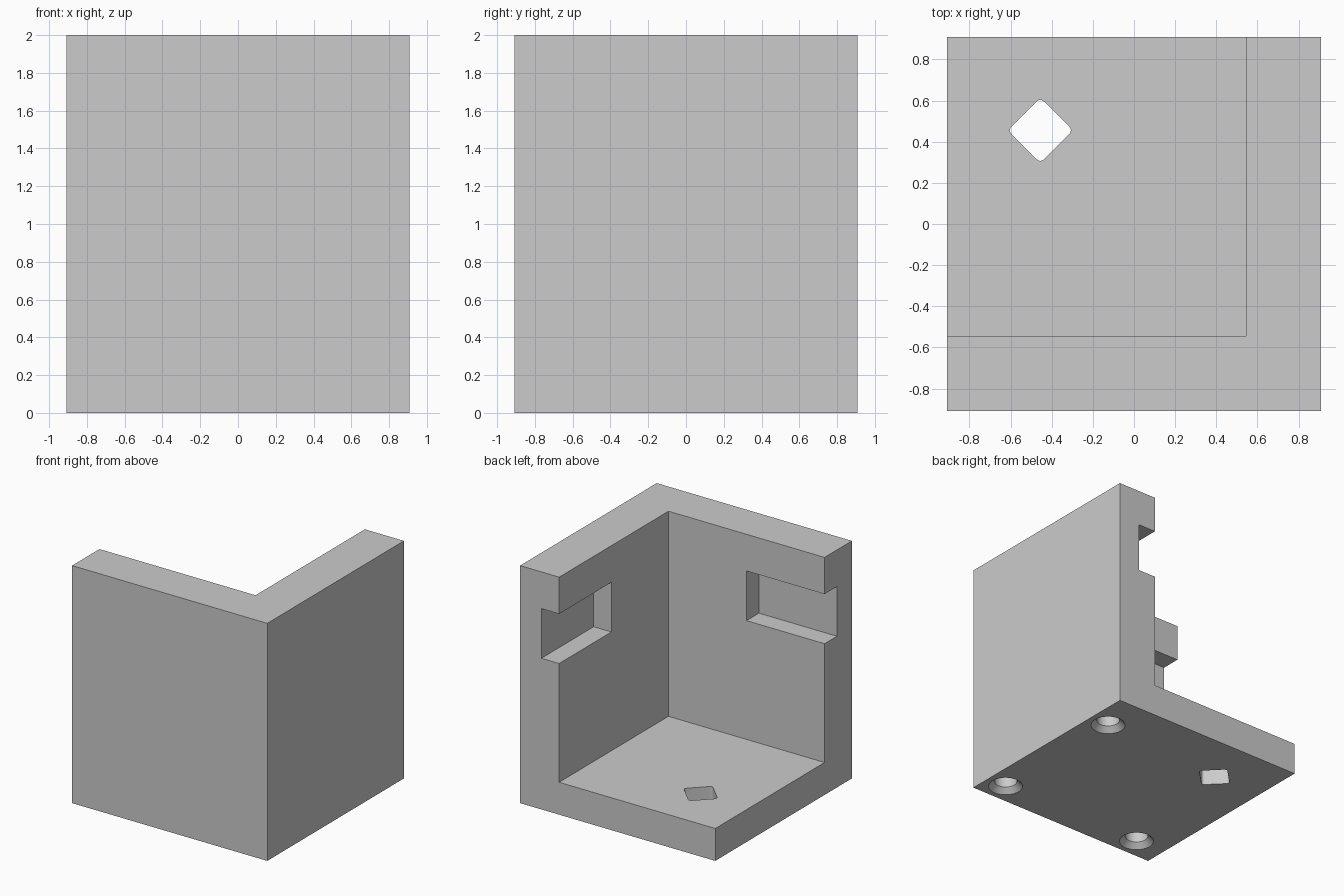
import bpy, bmesh, math
from mathutils import Vector

cube = bpy.data.objects.get("Cube")
if cube:
    bpy.data.objects.remove(cube, do_unlink=True)

W, H = 0.909, 2.0            # half width, height
INNER = 0.545                # inner face of the walls
FLOOR = 0.273                # floor thickness
OUT = 0.2                    # cutter overshoot

grey = bpy.data.materials.new("plain grey")
grey.use_nodes = True
color = (0.6, 0.6, 0.6, 1)
grey.diffuse_color = color
grey.node_tree.nodes["Principled BSDF"].inputs["Base Color"].default_value = color


def finish(name, bm):
    bmesh.ops.recalc_face_normals(bm, faces=bm.faces)
    mesh = bpy.data.meshes.new(name)
    bm.to_mesh(mesh)
    bm.free()
    mesh.materials.append(grey)
    obj = bpy.data.objects.new(name, mesh)
    bpy.context.collection.objects.link(obj)
    return obj


def prism(name, outline, z0, z1):
    bm = bmesh.new()
    face = bm.faces.new([bm.verts.new((x, y, z0)) for x, y in outline])
    top = bmesh.ops.extrude_face_region(bm, geom=[face])
    verts = [g for g in top["geom"] if isinstance(g, bmesh.types.BMVert)]
    bmesh.ops.translate(bm, verts=verts, vec=(0, 0, z1 - z0))
    return finish(name, bm)


def box(name, x0, x1, y0, y1, z0, z1):
    return prism(name, [(x0, y0), (x1, y0), (x1, y1), (x0, y1)], z0, z1)


def screw_cutter(name, x, y):
    # Revolved profile: flared mouth, then a straight blind bore
    bm = bmesh.new()
    profile = [(0, -0.045), (0.181, -0.045), (0.091, 0.045), (0.091, 0.9), (0, 0.9)]
    verts = [bm.verts.new((x + r, y, z)) for r, z in profile]
    edges = [bm.edges.new(pair) for pair in zip(verts, verts[1:])]
    bmesh.ops.spin(bm, geom=verts + edges, cent=(x, y, 0), axis=(0, 0, 1),
                   angle=math.tau, steps=48)
    bmesh.ops.remove_doubles(bm, verts=bm.verts, dist=0.0005)
    return finish(name, bm)


def rounded_diamond(cx, cy, half_diagonal, radius, steps=6):
    points = []
    reach = half_diagonal - radius * math.sqrt(2)
    for corner in range(4):
        mid = corner * math.pi / 2
        for i in range(steps + 1):
            a = mid + math.pi / 2 * (i / steps - 0.5)
            points.append((cx + reach * math.cos(mid) + radius * math.cos(a),
                           cy + reach * math.sin(mid) + radius * math.sin(a)))
    return points


# Corner block: floor with two tall walls
block = box("corner_bracket", -W, W, -W, W, 0, H)

SLOT_LOW, SLOT_HIGH, SLOT_DEPTH = 1.273, 1.691, 0.165
cutters = [
    # Open interior
    box("interior_cutter", -W - OUT, INNER, -INNER, W + OUT, FLOOR, H + OUT),
    # Slots running in from the free ends of the walls
    box("left_slot_cutter", INNER - OUT, INNER + SLOT_DEPTH, W - 0.695, W + OUT,
        SLOT_LOW, SLOT_HIGH),
    box("front_slot_cutter", -W - OUT, -W + 0.727, -INNER - SLOT_DEPTH, -INNER + OUT,
        SLOT_LOW, SLOT_HIGH),
    # Diamond hole through the floor
    prism("diamond_cutter", rounded_diamond(-0.455, 0.455, 0.158, 0.024),
          -OUT, FLOOR + OUT),
]
# Screw holes under the walls
for x, y in [(0.727, 0.545), (0.727, -0.727), (-0.636, -0.727)]:
    cutters.append(screw_cutter("screw_hole_cutter", x, y))

for cutter in cutters:
    cutter.hide_render = True
    mod = block.modifiers.new(cutter.name, 'BOOLEAN')
    mod.operation, mod.solver, mod.object = 'DIFFERENCE', 'EXACT', cutter

# Bake the cuts, then drop the cutters
depsgraph = bpy.context.evaluated_depsgraph_get()
baked = bpy.data.meshes.new_from_object(block.evaluated_get(depsgraph))
block.modifiers.clear()
block.data = baked
for cutter in cutters:
    bpy.data.objects.remove(cutter, do_unlink=True)

bpy.context.view_layer.objects.active = block
block.select_set(True)
bpy.ops.object.shade_smooth_by_angle(angle=math.radians(30))
